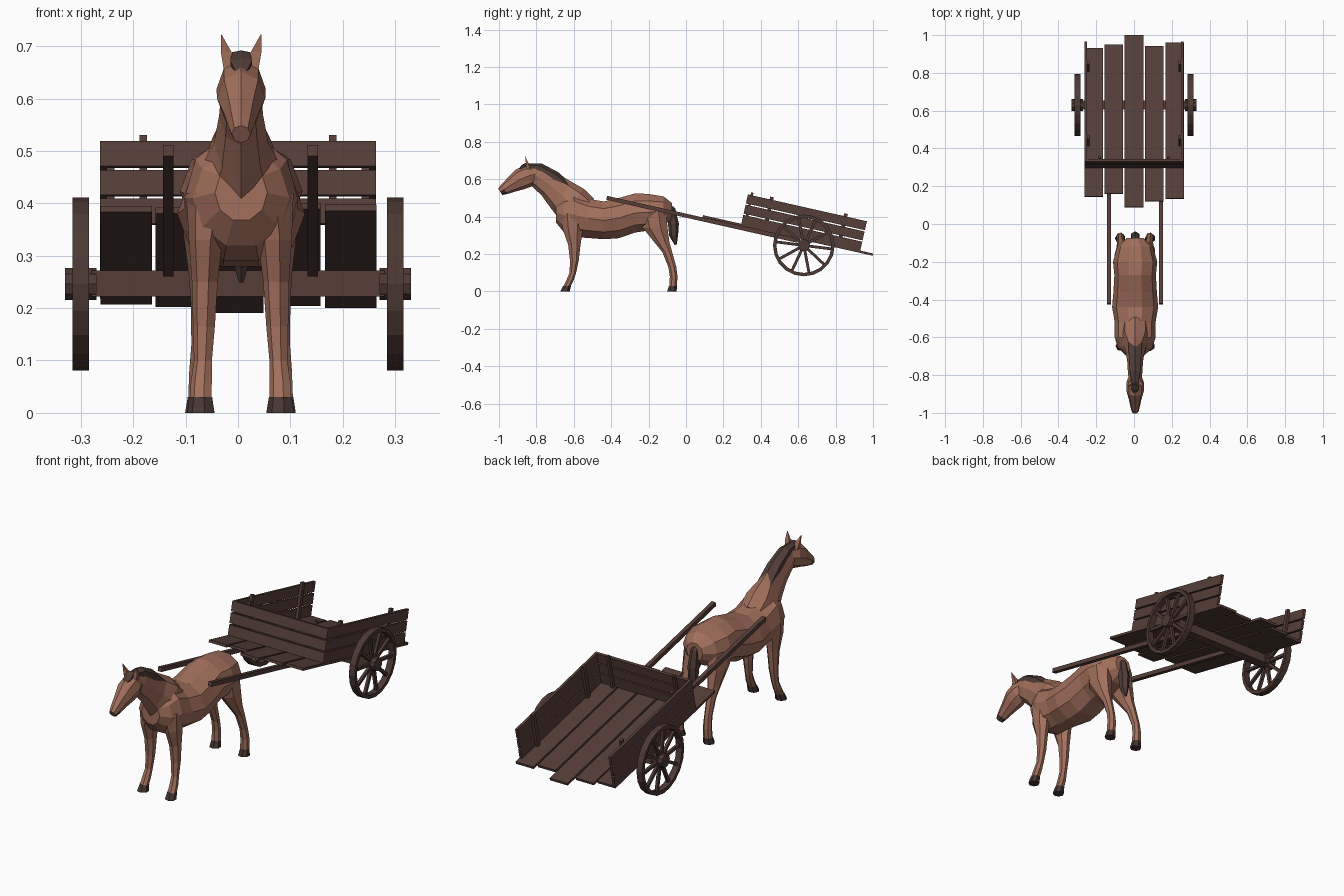
import bpy, bmesh, math
from mathutils import Matrix, Vector

if "Cube" in bpy.data.objects:
    bpy.data.objects.remove(bpy.data.objects["Cube"])


def material(name, rgb):
    m = bpy.data.materials.new(name)
    m.diffuse_color = (*rgb, 1)
    m.use_nodes = True
    m.node_tree.nodes["Principled BSDF"].inputs["Base Color"].default_value = m.diffuse_color
    return m


COAT = material("brown coat", (0.36, 0.16, 0.107))
HAIR = material("dark hair", (0.08, 0.045, 0.037))
HOOF = material("hoof and nose", (0.06, 0.037, 0.032))
WOOD = material("cart wood", (0.092, 0.049, 0.039))
IRON = material("wheel wood", (0.075, 0.041, 0.034))
HX = 0.006                       # the horse stands slightly off centre


def finish(bm, name, *mats):
    bmesh.ops.recalc_face_normals(bm, faces=bm.faces)
    me = bpy.data.meshes.new(name)
    bm.to_mesh(me)
    bm.free()
    for m in mats:
        me.materials.append(m)
    ob = bpy.data.objects.new(name, me)
    bpy.context.collection.objects.link(ob)
    return ob


def loft(name, stations, mat, sides=8, tangent=None, x_sign=1):
    """Skin through rings; station = (x, y, z, half width, half depth)."""
    bm = bmesh.new()
    rings = []
    for i, (x, y, z, hw, hd) in enumerate(stations):
        a, b = stations[max(i - 1, 0)], stations[min(i + 1, len(stations) - 1)]
        ty, tz = tangent or (b[1] - a[1], b[2] - a[2])
        n = math.hypot(ty, tz)
        ring = []
        for k in range(sides):
            t = 2 * math.pi * (k + 0.5 * (sides < 8)) / sides
            d = hd * math.sin(t)
            ring.append(bm.verts.new((HX + x_sign * x + hw * math.cos(t), y - tz / n * d, z + ty / n * d)))
        rings.append(ring)
    for r, s in zip(rings, rings[1:]):
        for k in range(sides):
            j = (k + 1) % sides
            bm.faces.new((r[k], r[j], s[j], s[k]))
    bm.faces.new(rings[0])
    bm.faces.new(rings[-1])
    return finish(bm, name, mat)


# Horse body and neck
loft("horse_body", [(0, -.075, .43, .045, .045), (0, -.12, .43, .095, .082), (0, -.2, .423, .117, .103),
                    (0, -.27, .42, .110, .110), (0, -.36, .392, .115, .113), (0, -.44, .38, .122, .106),
                    (0, -.52, .39, .108, .110), (0, -.6, .41, .108, .125), (0, -.655, .41, .092, .095),
                    (0, -.695, .42, .05, .055)], COAT, 10, (-1, 0))
loft("horse_neck", [(0, -.54, .42, .075, .09), (0, -.61, .465, .078, .105), (0, -.665, .515, .052, .09),
                    (0, -.725, .568, .042, .073), (0, -.79, .612, .038, .06), (0, -.84, .635, .032, .04)], COAT)

# Head with a dark nose
head = loft("horse_head", [(0, -.795, .63, .03, .035), (0, -.84, .618, .047, .058), (0, -.885, .6, .046, .058),
                           (0, -.93, .572, .033, .043), (0, -.972, .546, .024, .03),
                           (0, -.993, .532, .018, .02)], COAT)
head.data.materials.append(HOOF)
for f in head.data.polygons:
    if f.center.y < -.95 and f.center.z < .532:
        f.material_index = 1

# Ears
for s in (-1, 1):
    loft("ear", [(.019, -.845, .655, .02, .016), (.029, -.85, .69, .014, .009), (.038, -.86, .722, .001, .001)],
         COAT, 4, (0, 1), s)

# Mane, forelock and tail
loft("mane", [(0, -.855, .672, .018, .012), (0, -.785, .657, .032, .03), (0, -.705, .61, .038, .035),
              (0, -.635, .552, .042, .033), (0, -.56, .513, .018, .02)], HAIR, 6)
loft("forelock", [(0, -.845, .685, .02, .008), (0, -.872, .668, .024, .01), (0, -.905, .638, .004, .004)], HAIR, 6)
loft("tail", [(0, -.115, .475, .012, .015), (0, -.078, .435, .02, .022), (0, -.067, .36, .026, .029),
              (0, -.066, .3, .022, .024), (0, -.055, .25, .005, .006)], HAIR, 6)

# Legs and hooves, mirrored
FRONT = [(.055, -.605, .42, .05, .07), (.066, -.605, .33, .034, .055), (.068, -.597, .25, .026, .034),
         (.07, -.597, .165, .022, .024), (.072, -.605, .1, .018, .018), (.075, -.62, .06, .021, .02),
         (.076, -.636, .028, .022, .02)]
BACK = [(.06, -.18, .43, .05, .075), (.068, -.165, .34, .042, .068), (.072, -.13, .265, .028, .042),
        (.075, -.1, .21, .021, .027), (.077, -.073, .13, .018, .022), (.078, -.066, .08, .021, .021),
        (.079, -.069, .028, .022, .021)]
for s in (-1, 1):
    for label, leg, toe in (("front", FRONT, -.647), ("back", BACK, -.076)):
        loft(label + "_leg", leg, COAT, 7, (0, -1), s)
        x, y = leg[-1][:2]
        loft(label + "_hoof", [(x, y, .03, .023, .022), (x, toe, 0, .028, .026)], HOOF, 7, (0, -1), s)

# Cart frame: local y runs along the tilted floor, local z away from it
CART = Matrix.Translation((0, .63, .28)) @ Matrix.Rotation(math.radians(-12.7), 4, 'X')


def box(name, lo, hi, mat=WOOD, frame=CART):
    lo, hi = Vector(lo), Vector(hi)
    bm = bmesh.new()
    m = frame @ Matrix.Translation((lo + hi) / 2) @ Matrix.Diagonal((*(hi - lo), 1))
    bmesh.ops.create_cube(bm, size=1, matrix=m)
    return finish(bm, name, mat)


# Floor planks of uneven length
for x, y0, y1 in ((-.213, .145, .93), (-.108, .16, .95), (0, .09, 1.0), (.108, .12, .94), (.215, .135, .96)):
    box("floor_plank", (x - .049, (y0 - .63) / .9755, -.006), (x + .049, (y1 - .63) / .9755, .006))

# Slatted walls
for i in range(3):
    w0 = .006 + i * .056
    w1 = w0 + .049
    box("front_board", (-.263, -.344, w0), (.263, -.33, w1))
    for s in (-1, 1):
        xs = sorted((s * .25, s * .263))
        box("side_board", (xs[0], -.33, w0), (xs[1], .308, w1))

# Wall posts and shafts
for s in (-1, 1):
    box("front_post", (s * .181 - .007, -.33, 0), (s * .181 + .007, -.317, .182))
    xs = sorted((s * .236, s * .25))
    for u in (-.215, .19):
        box("side_post", (xs[0], u - .01, 0), (xs[1], u + .01, .182))
    xc = .005 + s * .138
    box("shaft", (xc - .01, -1.077, -.027), (xc + .01, -.03, -.006))

# Axle and wheels
HUB = Matrix.Translation((0, .63, .246))
box("axle", (-.28, -.024, -.024), (.28, .024, .026), WOOD, HUB)


def wheel_rim(x, r0, r1, half, n=20):
    bm = bmesh.new()
    prof = [(r0, -half), (r1, -half), (r1, half), (r0, half)]
    rings = [[bm.verts.new(HUB @ Vector((x + d, r * math.cos(t), r * math.sin(t)))) for r, d in prof]
             for t in (2 * math.pi * k / n for k in range(n))]
    for k in range(n):
        a, b = rings[k], rings[(k + 1) % n]
        for i in range(4):
            j = (i + 1) % 4
            bm.faces.new((a[i], a[j], b[j], b[i]))
    finish(bm, "wheel_rim", IRON)


for s in (-1, 1):
    x = s * .3
    wheel_rim(x, .147, .165, .016)
    bm = bmesh.new()
    bmesh.ops.create_cone(bm, cap_ends=True, segments=10, radius1=.032, radius2=.032, depth=.06,
                          matrix=HUB @ Matrix.Translation((x, 0, 0)) @ Matrix.Rotation(math.pi / 2, 4, 'Y'))
    finish(bm, "wheel_hub", IRON)
    for k in range(10):
        turn = HUB @ Matrix.Translation((x, 0, 0)) @ Matrix.Rotation(2 * math.pi * (k + .3) / 10, 4, 'X')
        box("wheel_spoke", (-.007, -.0075, .02), (.007, .0075, .152), IRON, turn)
